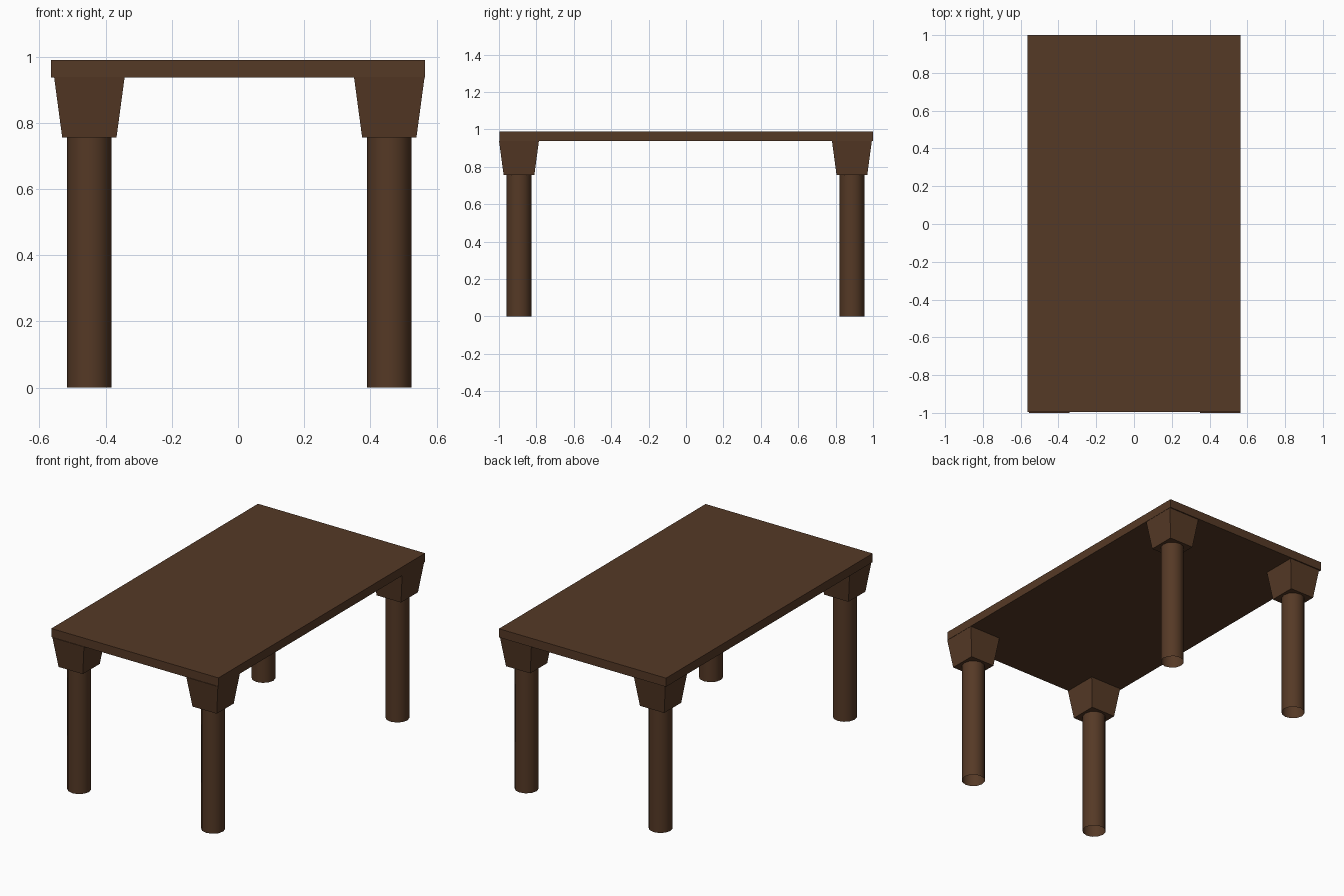
import bpy, bmesh, math

if "Cube" in bpy.data.objects:
    bpy.data.objects.remove(bpy.data.objects["Cube"])

wood = bpy.data.materials.new("dark brown wood")
wood.diffuse_color = (0.091, 0.041, 0.019, 1)
wood.use_nodes = True
wood.node_tree.nodes["Principled BSDF"].inputs["Base Color"].default_value = wood.diffuse_color


def finish(name, bm):
    mesh = bpy.data.meshes.new(name)
    bm.to_mesh(mesh)
    bm.free()
    mesh.materials.append(wood)
    obj = bpy.data.objects.new(name, mesh)
    bpy.context.collection.objects.link(obj)
    return obj


def tapered_box(name, cx, cy, z0, z1, bottom, top):
    """Box whose bottom and top are (width, depth) rectangles."""
    bm = bmesh.new()
    bmesh.ops.create_cube(bm, size=1)
    for v in bm.verts:
        w, d = top if v.co.z > 0 else bottom
        v.co = (cx + v.co.x * w, cy + v.co.y * d, z1 if v.co.z > 0 else z0)
    return finish(name, bm)


def leg(name, cx, cy, radius, height):
    """Smooth open-ended tube standing on the ground."""
    bm = bmesh.new()
    bmesh.ops.create_cone(bm, cap_ends=False, segments=12,
                          radius1=radius, radius2=radius, depth=height)
    bmesh.ops.translate(bm, verts=bm.verts, vec=(cx, cy, height / 2))
    for f in bm.faces:
        f.smooth = True
    return finish(name, bm)


# Table top
tapered_box("table_top", 0, 0.002, 0.937, 0.99, (1.13, 1.996), (1.13, 1.996))

# Four legs, each with a flared block under the top
for side, x in (("left", -0.449), ("right", 0.457)):
    for end, y in (("front", -0.893), ("back", 0.887)):
        leg(f"{end}_{side}_leg", x, y, 0.067, 0.757)
        tapered_box(f"{end}_{side}_block", x, y, 0.756, 0.938,
                    (0.164, 0.164), (0.213, 0.213))
